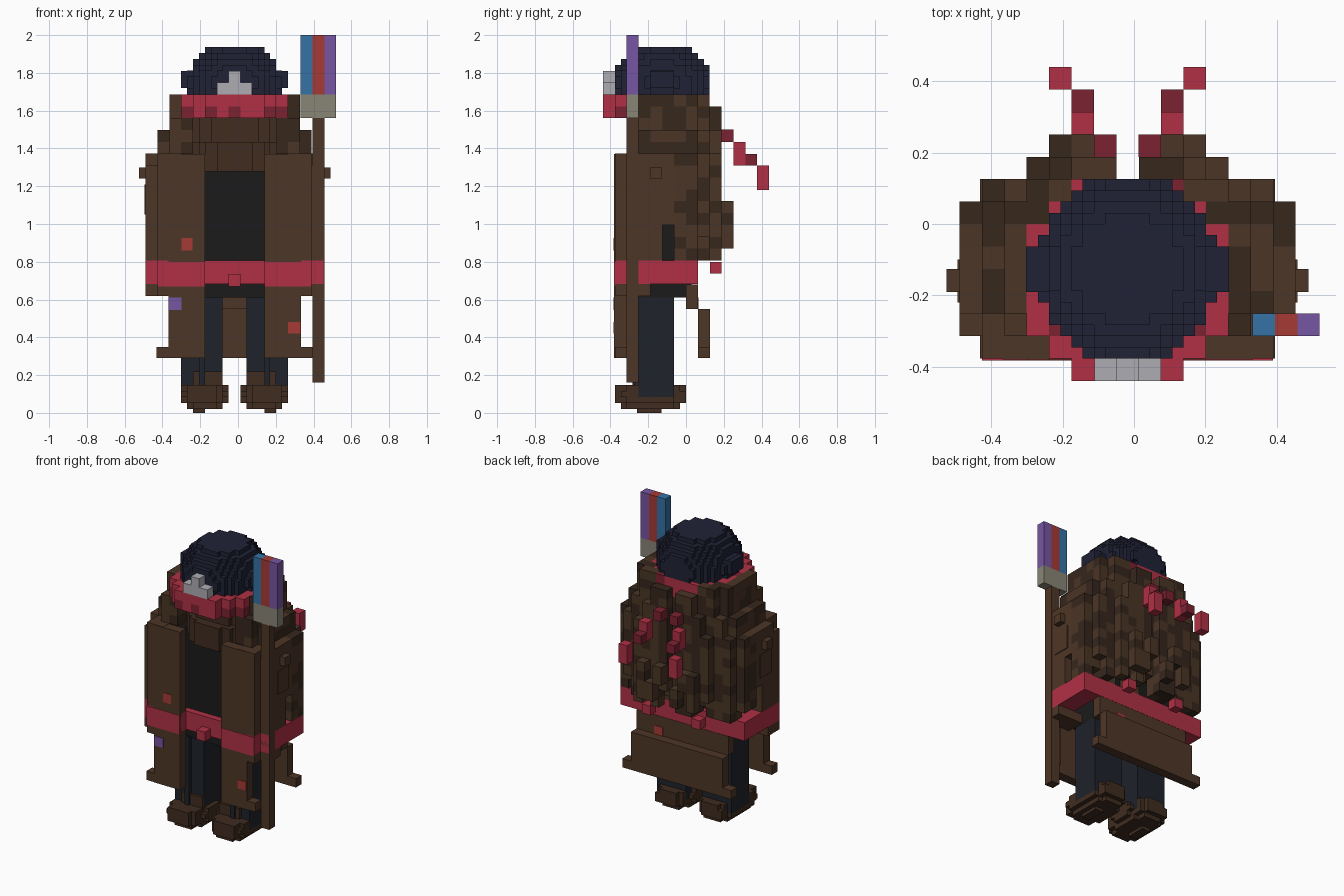
import bpy, random

if "Cube" in bpy.data.objects:
    bpy.data.objects.remove(bpy.data.objects["Cube"])

random.seed(4)
U = 0.0628          # voxel size
CX = -0.018         # symmetry plane of the figure
COL = dict(navy=(.014, .016, .036), black=(.011, .011, .012), denim=(.013, .016, .023),
           robe=(.076, .037, .02), hair=(.068, .035, .018), hair_dark=(.037, .02, .012),
           shoe=(.05, .025, .014), red=(.44, .03, .06), red_dark=(.2, .016, .032),
           steel=(.42, .42, .45), blue=(.036, .17, .38), paint=(.38, .042, .033),
           purple=(.18, .092, .36), ferrule=(.25, .235, .18))
MATS = {}
for key, c in COL.items():
    MATS[key] = bpy.data.materials.new(key)
    MATS[key].diffuse_color = (*c, 1)


def vox(name, rule, s=U):
    """Voxel mesh: rule(dx, y, z) returns a colour key or None; only exposed faces are made."""
    n = int(round(U / s))
    cells = {}
    for i in range(-9 * n, 9 * n + 1):
        for j in range(-8 * n, 8 * n):
            for k in range(0, 32 * n):
                c = rule(i * s if n == 1 else (i + .5) * s, (j + .5) * s, 2 - (k + .5) * s)
                if c:
                    cells[i, j, k] = c
    keys = sorted(set(cells.values()))
    verts, faces, mats = [], [], []
    for (i, j, k), c in cells.items():
        x = CX + (i * s if n == 1 else (i + .5) * s)
        p = (x, (j + .5) * s, 2 - (k + .5) * s)
        for a in range(3):
            for d in (-1, 1):
                q = [i, j, k]
                q[a] += -d if a == 2 else d
                if tuple(q) in cells:
                    continue
                b, e = (a + 1) % 3, (a + 2) % 3
                quad = [(-1, -1), (1, -1), (1, 1), (-1, 1)]
                f = len(verts)
                for sb, se in (quad if d > 0 else quad[::-1]):
                    v = list(p)
                    v[a] += d * s / 2
                    v[b] += sb * s / 2
                    v[e] += se * s / 2
                    v[2] = max(0, v[2])
                    verts.append(v)
                faces.append(range(f, f + 4))
                mats.append(keys.index(c))
    me = bpy.data.meshes.new(name)
    me.from_pydata(verts, [], [tuple(f) for f in faces])
    for key in keys:
        me.materials.append(MATS[key])
    me.polygons.foreach_set("material_index", mats)
    ob = bpy.data.objects.new(name, me)
    bpy.context.collection.objects.link(ob)


def box(name, x0, x1, y0, y1, z0, z1, col):
    bpy.ops.mesh.primitive_cube_add(size=1, location=((x0 + x1) / 2, (y0 + y1) / 2, (z0 + z1) / 2))
    ob = bpy.context.object
    ob.name = name
    for v in ob.data.vertices:
        v.co = (v.co.x * (x1 - x0), v.co.y * (y1 - y0), v.co.z * (z1 - z0))
    ob.data.materials.append(MATS[col])


def pair(name, d0, d1, *rest):
    """A box and its mirror image about the figure's plane."""
    box(name + "_right", CX + d0, CX + d1, *rest)
    box(name + "_left", CX - d1, CX - d0, *rest)


# Cap with side bumps and badge
vox("cap", lambda x, y, z: 'navy' if 1.68 < z < 1.94 and (x / .25) ** 2 + ((y + .125) / .265) ** 2
    + ((z - 1.74) / .23) ** 2 < 1 else None, U / 2)
pair("cap_side", .21, .284, -.19, -.063, 1.72, 1.81, 'navy')
box("badge_bar", -.11, .075, -.44, -.36, 1.685, 1.75, 'steel')
box("badge_top", -.05, .013, -.44, -.36, 1.75, 1.81, 'steel')

# Neck and chest in the open collar
vox("chest", lambda x, y, z: 'shoe' if 1.28 < z < 1.7 and
    (x / .25) ** 2 + ((y + .1) / (.16 + .06 * (z < 1.42))) ** 2 < 1 else None, U / 2)


# Scarf ring and trailing tails
def scarf(x, y, z):
    r = (x / .3) ** 2 + ((y + .157) / .3) ** 2
    if 1.56 < z < 1.685 and .52 < r < 1.03:
        return 'red_dark' if random.random() < .2 else 'red'


vox("scarf", scarf)
for d, y, z0, z1, c in ((.031, .188, 1.435, 1.5, 'red_dark'), (.094, .251, 1.31, 1.435, 'red'),
                        (.094, .314, 1.31, 1.37, 'red_dark'), (.157, .377, 1.18, 1.31, 'red')):
    pair("scarf_tail", d, d + .063, y, y + .063, z0, z1, c)

# Long shaggy hair over shoulders and back
RAG = {(i, j): random.choice((.8, .8, .86, .93)) for i in range(-9, 10) for j in range(-8, 8)}


def hair(x, y, z):
    d, i, j = abs(x), round(x / U), int(y // U)
    back = .188 if d < .29 else .126 if d < .42 else .063
    if z > 1.5:                     # rounder towards the head
        back = .188 if d < .16 and z < 1.62 else .126 if d < .29 else .063
    elif z > 1.37:
        back = .188 if d < .22 else .126 if d < .35 else .063
    if d < .03:
        back = .126
    if z > 1.56:
        ok = z < 1.685 and d < .35 and -.25 < y < back \
            and (x / .31) ** 2 + ((y + .157) / .31) ** 2 > .75
    elif z > 1.37:
        w = .42 if z < 1.5 else .35
        ok = d < w and -.315 < y < back and (d > .22 or y > -.13)
        if d > .35:
            ok = ok and -.25 < y
    else:
        ok = d < .48 and -.063 < y < back and z > RAG[i, j]
    # locks that stand out from the back
    lock = .188 < y < .251 and .03 < d < .23 and (.87 < z < 1.12) and (i * 5 + int(z * 8)) % 3
    if ok or lock:
        return 'hair_dark' if random.random() < .5 else 'hair'


vox("long_hair", hair)


# Robe sides and sleeves, with a slot at each side
def robe(x, y, z):
    d = abs(x)
    front = -.377 if d < .42 else -.314
    if not (.285 < d < .48 and front < y < -.063 and .61 < z < 1.37) or .67 < z < .80:
        return None
    if y > -.126 and z < .98 or z < .67 and y > -.19 or d > .42 and z > 1.3 and y < -.25:
        return None
    return 'robe'


vox("robe_sides", robe)
pair("elbow_stud", .47, .507, -.19, -.126, 1.24, 1.3, 'robe')
pair("sleeve_fold", .47, .476, -.22, -.1, 1.05, 1.21, 'robe')

# Front panels, hem flares and back skirt
pair("front_panel", .157, .351, -.38, -.314, .29, 1.37, 'robe')
pair("front_hem", .351, .413, -.377, -.314, .29, .35, 'robe')
box("back_skirt_upper", -.365, .33, 0, .063, .55, .68, 'robe')
box("back_skirt", -.365, .33, .063, .126, .29, .55, 'robe')
pair("back_hem", .345, .413, .063, .126, .29, .35, 'robe')

# Paint patches on the robe
box("patch_red_front", -.30, -.24, -.383, -.37, .86, .925, 'paint')
box("patch_purple_front", -.365, -.30, -.383, -.37, .545, .61, 'purple')
box("patch_red_hem", .265, .33, -.383, -.37, .42, .48, 'paint')
box("patch_red_back", .13, .195, .05, .067, .55, .61, 'paint')

# Shirt
box("shirt", -.30, .265, -.27, .03, .61, 1.31, 'black')


# Sash
def sash(x, y, z):
    d = abs(x)
    front = -.314 if d < .157 or d > .42 else -.377
    if .68 < z < .80 and d < .48 and front < y < .063 and (d > .35 or y < -.25 or y > 0):
        return 'red'


vox("sash", sash)
pair("sash_front", .157, .408, -.382, -.31, .67, .80, 'red')
box("sash_knot", -.05, .013, -.377, -.31, .67, .735, 'red')
pair("sash_back_end", .157, .22, .126, .188, .737, .80, 'red')

# Legs, boot cuffs and rounded shoes with soles
vox("legs", lambda x, y, z: 'denim' if .1 < z < .63 and
    (abs(abs(x) - .172) / .118) ** 4 + (abs(y + .162) / .105) ** 4 < 1 else None, U / 2)
pair("boot_cuff", .063, .22, -.27, -.19, .14, .22, 'shoe')
vox("shoes", lambda x, y, z: 'shoe' if z < .16 and (abs(abs(x) - .165) / .125) ** 2.6 +
    (abs(y + .19) / .2) ** 2.6 + (abs(z - .1) / .085) ** 2.6 < 1 else None, U / 2)
pair("shoe_sole", .157, .22, -.26, -.13, 0, .06, 'shoe')

# Giant paintbrush staff
box("brush_handle", .395, .457, -.314, -.251, .16, 1.56, 'robe')
box("brush_ferrule", .332, .52, -.314, -.251, 1.56, 1.685, 'ferrule')
for n, c in enumerate(('blue', 'paint', 'purple')):
    x = .332 + n * .0627
    box("bristles_" + c, x, x + .0627, -.314, -.251, 1.685, 2, c)

for m in bpy.data.materials:
    if m.users and not m.is_grease_pencil:
        m.use_nodes = True
        m.node_tree.nodes["Principled BSDF"].inputs["Base Color"].default_value = m.diffuse_color
